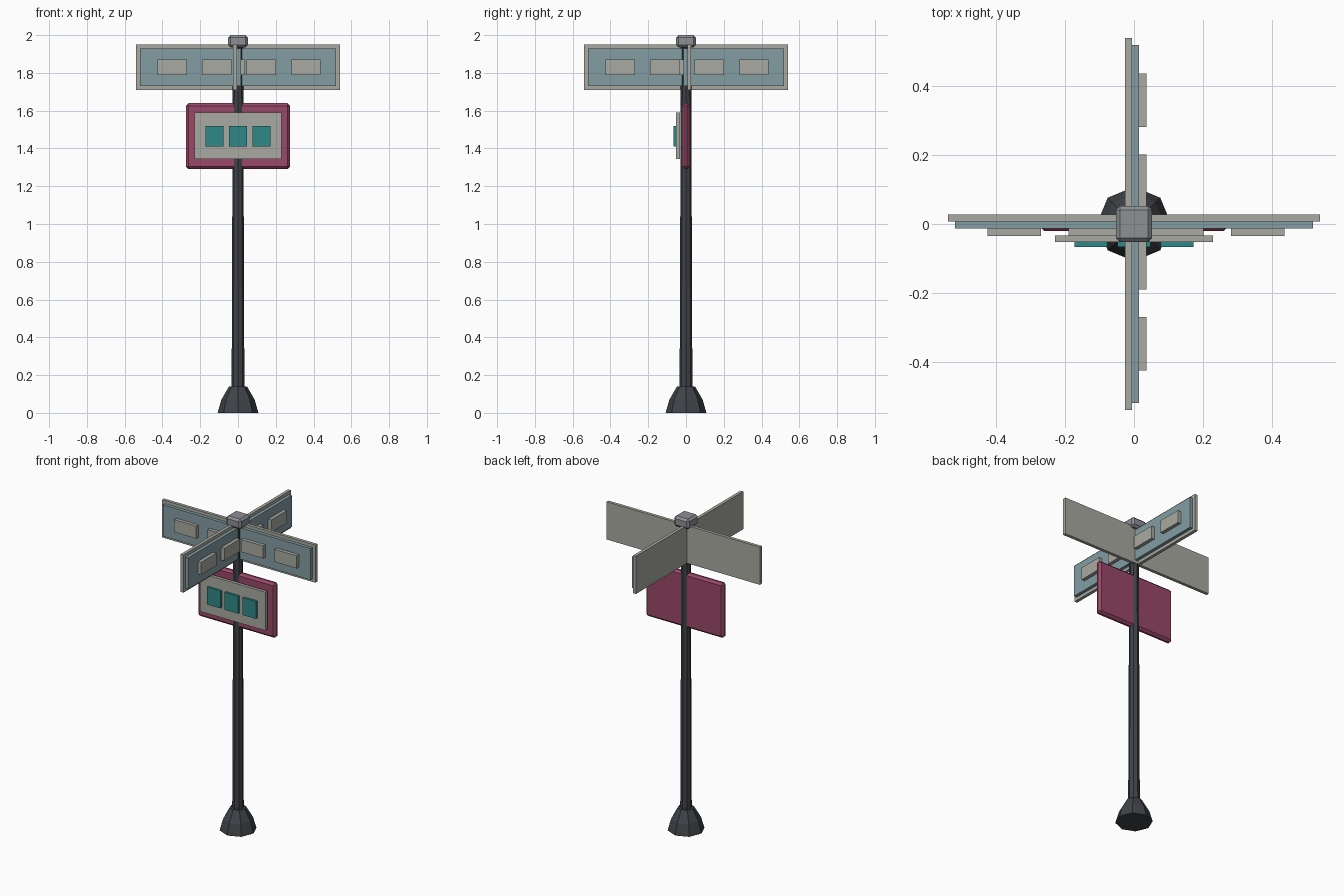
import bpy, bmesh, math
from mathutils import Matrix

if "Cube" in bpy.data.objects:
    bpy.data.objects.remove(bpy.data.objects["Cube"])


def material(name, rgb):
    m = bpy.data.materials.new(name)
    m.diffuse_color = (*rgb, 1)
    m.use_nodes = True
    m.node_tree.nodes["Principled BSDF"].inputs["Base Color"].default_value = m.diffuse_color
    return m


DARK = material("dark_metal", (0.05, 0.056, 0.064))
STEEL = material("steel", (0.27, 0.28, 0.30))
PALE = material("pale_grey", (0.40, 0.40, 0.36))
BLUE = material("dusty_blue", (0.23, 0.34, 0.37))
RED = material("raspberry", (0.32, 0.065, 0.14))
TEAL = material("teal", (0.03, 0.25, 0.25))


def finish(name, bm, mat):
    bmesh.ops.recalc_face_normals(bm, faces=bm.faces)
    me = bpy.data.meshes.new(name)
    bm.to_mesh(me)
    bm.free()
    me.materials.append(mat)
    ob = bpy.data.objects.new(name, me)
    bpy.context.collection.objects.link(ob)
    return ob


def box(name, x, y, z, mat, bevel=0, turn=None):
    """Box from (min, max) ranges, optionally chamfered and transformed."""
    bm = bmesh.new()
    bmesh.ops.create_cube(bm, size=1)
    for v in bm.verts:
        v.co = [(a + b) / 2 + c * (b - a) for c, (a, b) in zip(v.co, (x, y, z))]
    if bevel:
        bmesh.ops.bevel(bm, geom=bm.edges[:], offset=bevel, segments=1,
                        affect='EDGES', profile=0.5)
    if turn:
        bm.transform(turn)
    return finish(name, bm, mat)


def lathe(name, profile, mat, sides=8):
    """Faceted turned part from (radius, height) points, capped at both ends."""
    bm = bmesh.new()
    rings = [[bm.verts.new((r * math.cos(2 * math.pi * i / sides),
                            r * math.sin(2 * math.pi * i / sides), z))
              for i in range(sides)] for r, z in profile]
    for lo, hi in zip(rings, rings[1:]):
        for i in range(sides):
            j = (i + 1) % sides
            bm.faces.new((lo[i], lo[j], hi[j], hi[i]))
    bm.faces.new(rings[0])
    bm.faces.new(rings[-1])
    return finish(name, bm, mat)


# Octagonal foot and tapered post
lathe("foot", [(0.108, 0), (0.088, 0.07), (0.048, 0.14)], DARK)
lathe("post", [(0.034, 0.10), (0.027, 1.95)], DARK)

# Chamfered cap
box("cap", (-0.053, 0.053), (-0.053, 0.053), (1.935, 2.0), STEEL, 0.013)

# Two crossed street signs, the second turned a quarter to face +x
for tag, turn in (("front", Matrix.Identity(4)),
                  ("side", Matrix.Translation((0.002, 0, 0)) @ Matrix.Rotation(math.pi / 2, 4, 'Z'))):
    box(tag + "_sign_back", (-0.54, 0.54), (0.0075, 0.0275), (1.71, 1.95), PALE, turn=turn)
    box(tag + "_sign_face", (-0.52, 0.52), (-0.013, 0.0075), (1.73, 1.93), BLUE, turn=turn)
    for i in range(4):
        cx = -0.348 + 0.236 * i
        box(f"{tag}_sign_block_{i + 1}", (cx - 0.078, cx + 0.078), (-0.035, -0.013),
            (1.79, 1.87), PALE, turn=turn)

# Lower notice board with its panel and three tiles
box("notice_board", (-0.275, 0.275), (-0.02, 0.02), (1.29, 1.64), RED, 0.014)
box("notice_panel", (-0.23, 0.23), (-0.053, -0.033), (1.345, 1.59), PALE)
for i in (-1, 0, 1):
    cx = 0.125 * i
    box(f"notice_tile_{i + 2}", (cx - 0.048, cx + 0.048), (-0.067, -0.053), (1.41, 1.52), TEAL)
